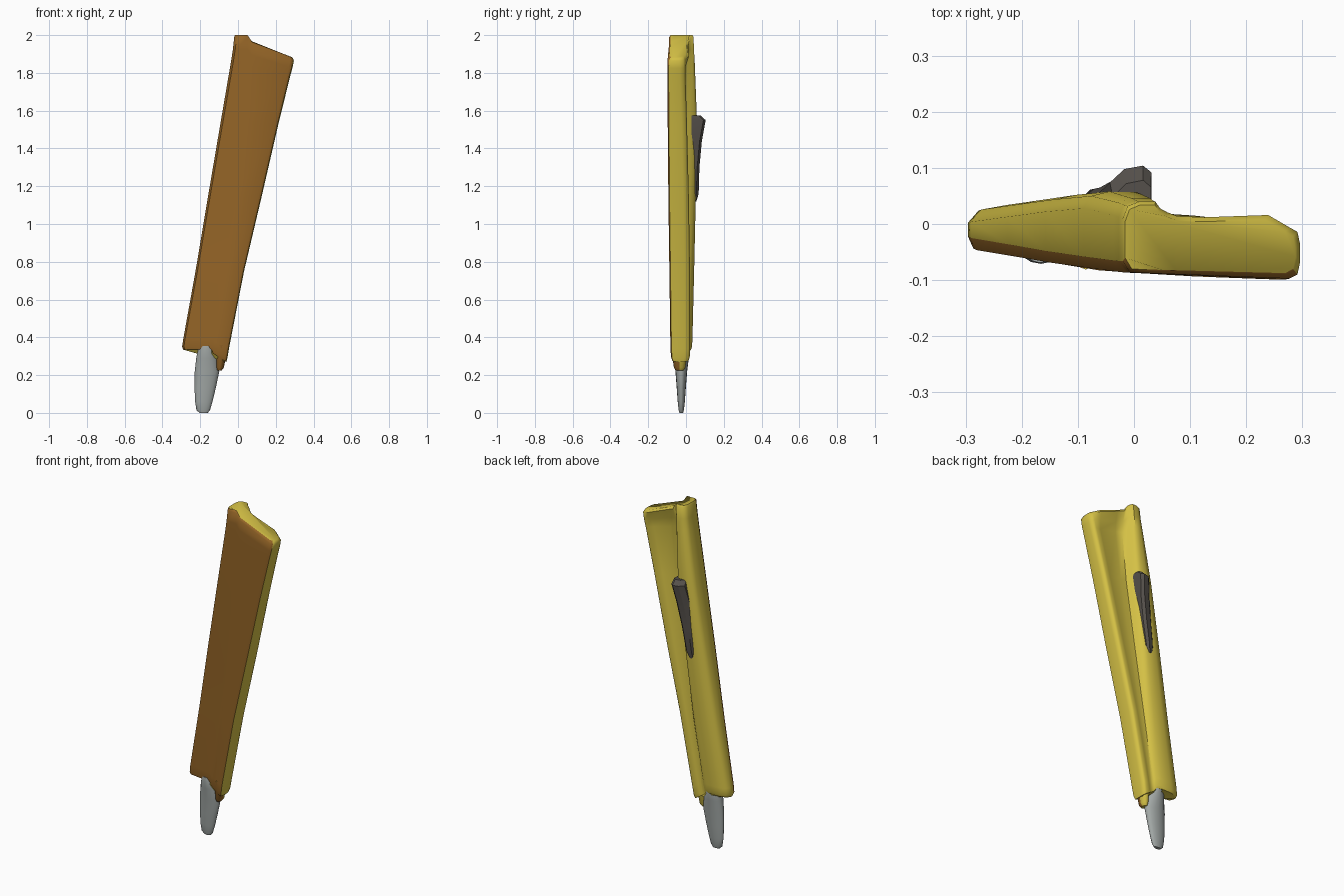
import bpy, math

if "Cube" in bpy.data.objects:
    bpy.data.objects.remove(bpy.data.objects["Cube"])

def material(name, rgb):
    m = bpy.data.materials.new(name)
    m.diffuse_color = (*rgb, 1)
    m.use_nodes = True
    m.node_tree.nodes["Principled BSDF"].inputs["Base Color"].default_value = m.diffuse_color
    return m

def loft(name, rings, mats=(), front_sides=(), angle=50):
    """Skin a list of equal-length closed rings and cap both ends."""
    n = len(rings[0])
    verts = [p for r in rings for p in r]
    faces, slots = [], []
    for i in range(len(rings) - 1):
        for j in range(n):
            k = (j + 1) % n
            faces.append((i*n + j, i*n + k, (i+1)*n + k, (i+1)*n + j))
            slots.append(1 if j in front_sides else 0)
    faces += [tuple(reversed(range(n))), tuple(range((len(rings)-1)*n, len(rings)*n))]
    slots += [0, 0]
    me = bpy.data.meshes.new(name)
    me.from_pydata(verts, [], faces)
    for m in mats:
        me.materials.append(m)
    for p, s in zip(me.polygons, slots):
        p.material_index = s
    ob = bpy.data.objects.new(name, me)
    bpy.context.collection.objects.link(ob)
    bpy.ops.object.select_all(action='DESELECT')
    ob.select_set(True)
    bpy.context.view_layer.objects.active = ob
    bpy.ops.object.shade_smooth_by_angle(angle=math.radians(angle))
    return ob

def ellipse_rings(table, y, sides=16):
    return [[(x + w*math.cos(a), y + d*math.sin(a), z)
             for a in (math.tau*i/sides for i in range(sides))]
            for z, x, w, d in table]

yellow = material("yellow", (0.66, 0.53, 0.06))
orange = material("orange", (0.30, 0.13, 0.02))
dark = material("dark_grey", (0.09, 0.08, 0.07))
steel = material("steel", (0.36, 0.39, 0.38))

# Body: flat front, rounded spine on the left, slightly hollow plate on the right
def body_ring(xl, zl, xr, zr, f, fl, fr, spine, plate, rim):
    yf = lambda t: fl + (fr - fl) * t
    g = f + .1*(1 - f)
    pts = [(.04, yf(.04)), (f, yf(f)), (g, yf(g)), (.94, yf(.94)),
           (.985, yf(1) + .008), (1, yf(1) + .03), (1, rim - .03), (.985, rim - .008),
           (.94, rim), (.82, plate + .004), (f + .3*(1 - f), plate),
           (g, plate + .002), (f + .02, (plate + spine)/2 - .005),
           (f - .02, spine - .012), (f*.8, spine), (f*.4, spine),
           (f*.12, spine - .008), (0, spine - .03), (0, yf(0) + .02)]
    ring = []
    for t, y in pts:
        # Step down from the spine, then slope to the right edge
        s = 0 if t <= f else .3 * min(1, (t - f)/(g - f)) + .7 * max(0, (t - g)/(1 - g))
        ring.append((xl + (xr - xl)*t, y, zl + (zr - zl)*s))
    return ring

rows = [
    (-.290, .335, -.062, .270, .66, -.040, -.076, .026, .008, .014),
    (-.296, .350, -.056, .290, .66, -.042, -.082, .032, .008, .020),
    (-.290, .390, -.048, .340, .66, -.045, -.085, .034, .009, .022),
    (-.225, .750, .032, .750, .60, -.056, -.090, .043, .010, .021),
    (-.158, 1.150, .124, 1.140, .49, -.068, -.095, .052, .000, .015),
    (-.090, 1.550, .214, 1.530, .38, -.078, -.098, .058, -.013, .005),
    (-.037, 1.860, .277, 1.785, .26, -.085, -.100, .046, -.018, -.003),
    (-.027, 1.925, .288, 1.825, .24, -.086, -.100, .042, -.006, -.003),
    (-.020, 1.990, .296, 1.865, .23, -.086, -.098, .040, .012, -.006),
    (-.016, 2.000, .288, 1.882, .22, -.080, -.088, .034, .004, -.014),
]
loft("handle_body", [body_ring(*r) for r in rows], (yellow, orange), (0, 1, 2, 3, 18))

# Rounded tip
tip = [(0, -.182, .022, .010), (.015, -.184, .036, .014), (.06, -.181, .046, .019),
       (.13, -.174, .056, .024), (.22, -.164, .065, .031), (.29, -.164, .057, .040),
       (.335, -.166, .047, .046), (.355, -.168, .034, .044)]
loft("tip", ellipse_rings(tip, -.025), (steel,))

# Small tongue of the body beside the tip
tongue = [(.225, -.098, .012, .020), (.24, -.095, .020, .030), (.36, -.086, .034, .047)]
loft("tongue", ellipse_rings(tongue, -.034, 12), (yellow, orange), range(6, 12))

# Dark clip on the spine
clip = [(1.12, -.076, .020, .055), (1.16, -.070, .030, .067), (1.30, -.050, .036, .071),
        (1.44, -.026, .038, .084), (1.55, -.006, .037, .104), (1.575, -.004, .034, .078)]
loft("clip", [[(x - w, .03, z), (x + w, .03, z), (x + w, y - .012, z),
               (x + w*.6, y, z), (x - w*.3, y - .006, z), (x - w, y - .03, z)]
              for z, x, w, y in clip], (dark,), angle=30)
